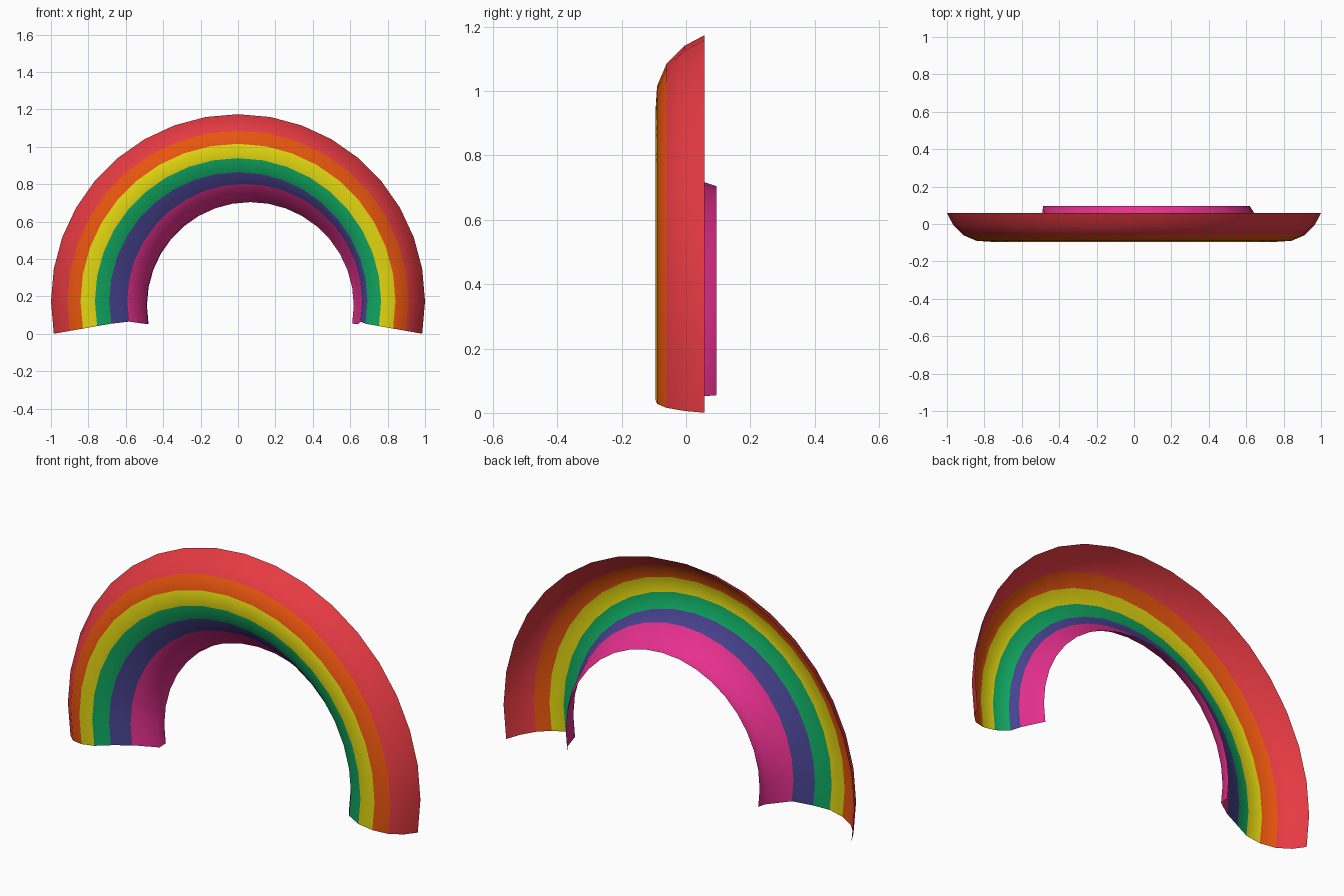
import bpy, bmesh, math

if "Cube" in bpy.data.objects:
    bpy.data.objects.remove(bpy.data.objects["Cube"])

def material(name, rgb):
    m = bpy.data.materials.new(name)
    lin = [((c / 255 + 0.055) / 1.055) ** 2.4 if c > 10 else c / 255 / 12.92 for c in rgb]
    m.diffuse_color = (*lin, 1)
    m.use_nodes = True
    m.node_tree.nodes["Principled BSDF"].inputs["Base Color"].default_value = m.diffuse_color
    return m

# Stripe colours, outer to inner
COLOURS = [("red", (230, 58, 66)), ("orange", (232, 85, 14)), ("yellow", (226, 214, 16)),
           ("green", (16, 166, 96)), ("indigo", (72, 67, 145)), ("pink", (230, 48, 142))]

# Curved sheet section: arc radius, depth y, arc centre x, arc centre z
RINGS = [(1.0, 0.058, 0, 0.174), (0.966, -0.006, 0, 0.174), (0.912, -0.06, 0, 0.174),
         (0.842, -0.09, 0, 0.174), (0.765, -0.095, 0, 0.174), (0.69, -0.068, 0.002, 0.174),
         (0.628, -0.03, 0.036, 0.174), (0.57, 0.048, 0.08, 0.15), (0.553, 0.095, 0.066, 0.151)]
STRIPE = [0, 0, 1, 2, 3, 4, 5, 5]   # colour of each band between rings
STEPS = 20                          # ten degrees per segment

# Rainbow arch: an open shell swept through 200 degrees
bm = bmesh.new()
grid = []
for r, y, cx, cz in RINGS:
    row = []
    for j in range(STEPS + 1):
        a = math.radians(-10 + 200 * j / STEPS)
        row.append(bm.verts.new((cx + r * math.cos(a), y, cz + r * math.sin(a))))
    grid.append(row)
for i, colour in enumerate(STRIPE):
    for j in range(STEPS):
        f = bm.faces.new((grid[i][j], grid[i][j + 1], grid[i + 1][j + 1], grid[i + 1][j]))
        f.material_index = colour
        f.smooth = True

mesh = bpy.data.meshes.new("rainbow_arch")
bm.to_mesh(mesh)
bm.free()
for name, rgb in COLOURS:
    mesh.materials.append(material(name, rgb))
arch = bpy.data.objects.new("rainbow_arch", mesh)
bpy.context.collection.objects.link(arch)
